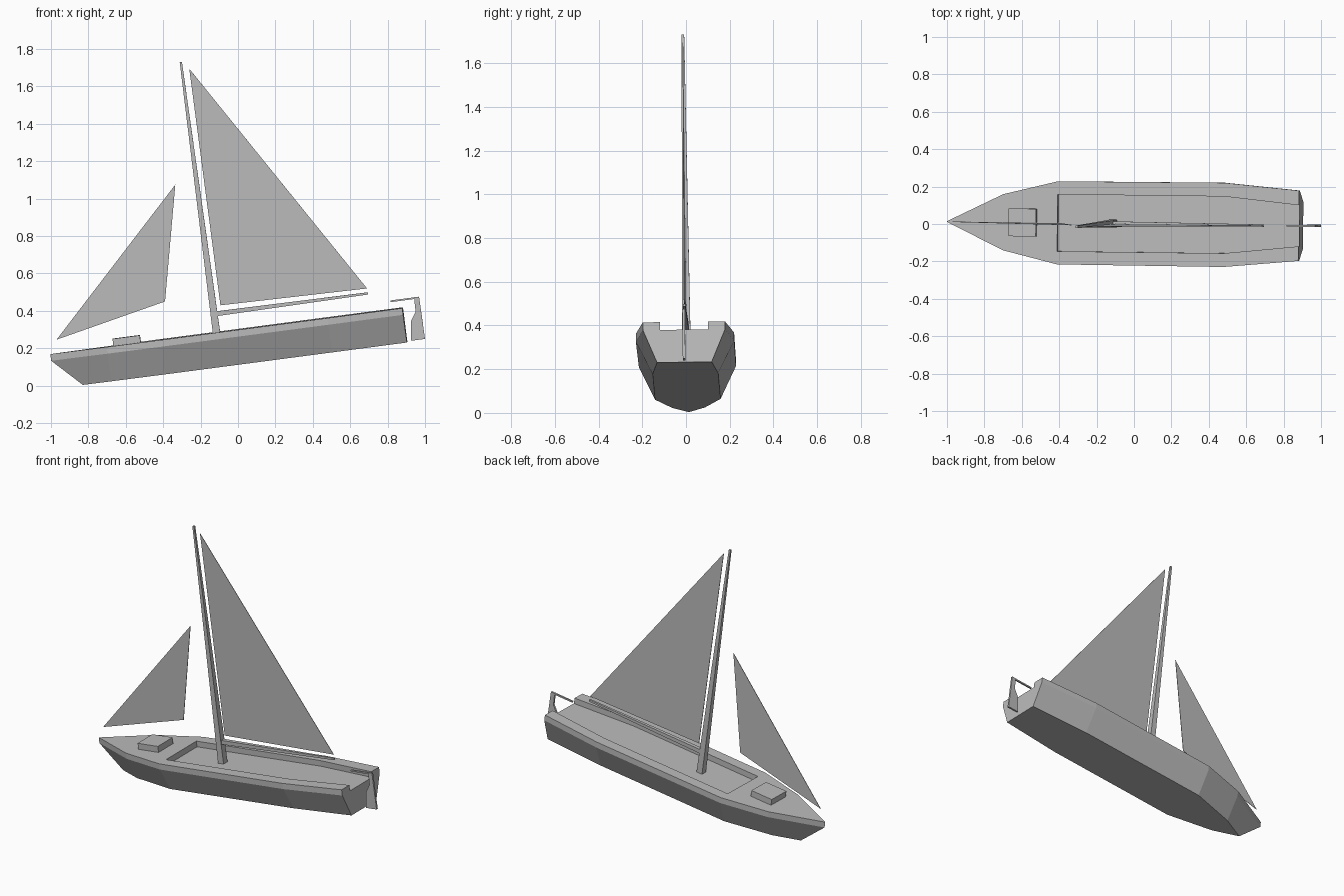
import bpy, bmesh, math
from mathutils import Matrix

old = bpy.data.objects.get("Cube")
if old:
    bpy.data.objects.remove(old, do_unlink=True)

grey = bpy.data.materials.new("plain grey")
grey.use_nodes = True
colour = (0.5, 0.5, 0.5, 1)
grey.diffuse_color = colour
grey.node_tree.nodes["Principled BSDF"].inputs["Base Color"].default_value = colour

# The boat is built level, then pitched bow-down with a slight heel and yaw
POSE = (Matrix.Translation((0, 0.005, 0)) @ Matrix.Rotation(-0.0105, 4, 'Z')
        @ Matrix.Rotation(0.013, 4, 'X') @ Matrix.Rotation(math.radians(-7.5), 4, 'Y'))


def loft(name, ring_a, ring_b):
    """Closed solid between two rings with the same number of points."""
    bm = bmesh.new()
    a = [bm.verts.new(p) for p in ring_a]
    b = [bm.verts.new(p) for p in ring_b]
    n = len(a)
    bm.faces.new(a)
    bm.faces.new(b)
    for i in range(n):
        j = (i + 1) % n
        bm.faces.new((a[i], a[j], b[j], b[i]))
    bmesh.ops.recalc_face_normals(bm, faces=bm.faces)
    bm.transform(POSE)
    mesh = bpy.data.meshes.new(name)
    bm.to_mesh(mesh)
    bm.free()
    mesh.materials.append(grey)
    obj = bpy.data.objects.new(name, mesh)
    bpy.context.collection.objects.link(obj)
    return obj


def mirrored(half):
    """Full plan outline from a half; points on the centreline are kept once."""
    return half + [(x, -y) for x, y in reversed(half) if y > 0]


def at_height(outline, z):
    return [(x, y, z) for x, y in outline]


def plate(name, profile, thickness):
    """Side profile given thickness across the boat."""
    t = thickness / 2
    return loft(name, [(x, -t, z) for x, z in profile], [(x, t, z) for x, z in profile])


def square(x, z_or_x, r, axis):
    """Square ring across a spar that runs along the given axis."""
    corners = [(-r, -r), (r, -r), (r, r), (-r, r)]
    if axis == 'Z':
        return [(x + u, v, z_or_x) for u, v in corners]
    return [(x, u, z_or_x + v) for u, v in corners]


KEEL, FLOOR, DECK = 0.112, 0.262, 0.298
BOW, SHOULDER, AFT, STERN = -0.667, -0.374, 0.524, 0.927

# Hull with a flat bottom and flared sides
bottom = [(-0.822, 0), (BOW, 0.075), (SHOULDER, 0.15), (AFT, 0.15), (STERN, 0.125)]
top = [(-0.973, 0), (BOW, 0.15), (SHOULDER, 0.222), (AFT, 0.225), (STERN, 0.188)]
loft("hull", at_height(mirrored(bottom), KEEL), at_height(mirrored(top), FLOOR))

# Deck and side rims around a cockpit open at the stern
well = [(STERN, 0.11), (AFT, 0.152), (SHOULDER, 0.152)]
rim = mirrored(top + well)
loft("deck_rim", at_height(rim, FLOOR), at_height(rim, DECK))

# Fore hatch
hatch = mirrored([(-0.632, 0.074), (-0.485, 0.074)])
loft("fore_hatch", at_height(hatch, DECK), at_height(hatch, 0.336))

# Tapered mast and boom
loft("mast", square(-0.077, FLOOR, 0.02, 'Z'), square(-0.077, 1.755, 0.006, 'Z'))
loft("boom", square(-0.07, 0.396, 0.013, 'X'), square(0.753, 0.398, 0.006, 'X'))

# Sails
plate("main_sail", [(-0.037, 1.714), (-0.037, 0.438), (0.752, 0.425)], 0.003)
plate("jib_sail", [(-0.93, 0.37), (-0.192, 1.109), (-0.328, 0.497)], 0.003)

# Rudder and tiller
plate("rudder", [(0.995, 0.345), (1.022, 0.345), (1.024, 0.117), (0.948, 0.117),
                 (0.962, 0.221), (0.993, 0.268)], 0.012)
plate("tiller", [(0.867, 0.336), (1.0, 0.336), (1.0, 0.345), (0.867, 0.345)], 0.01)
